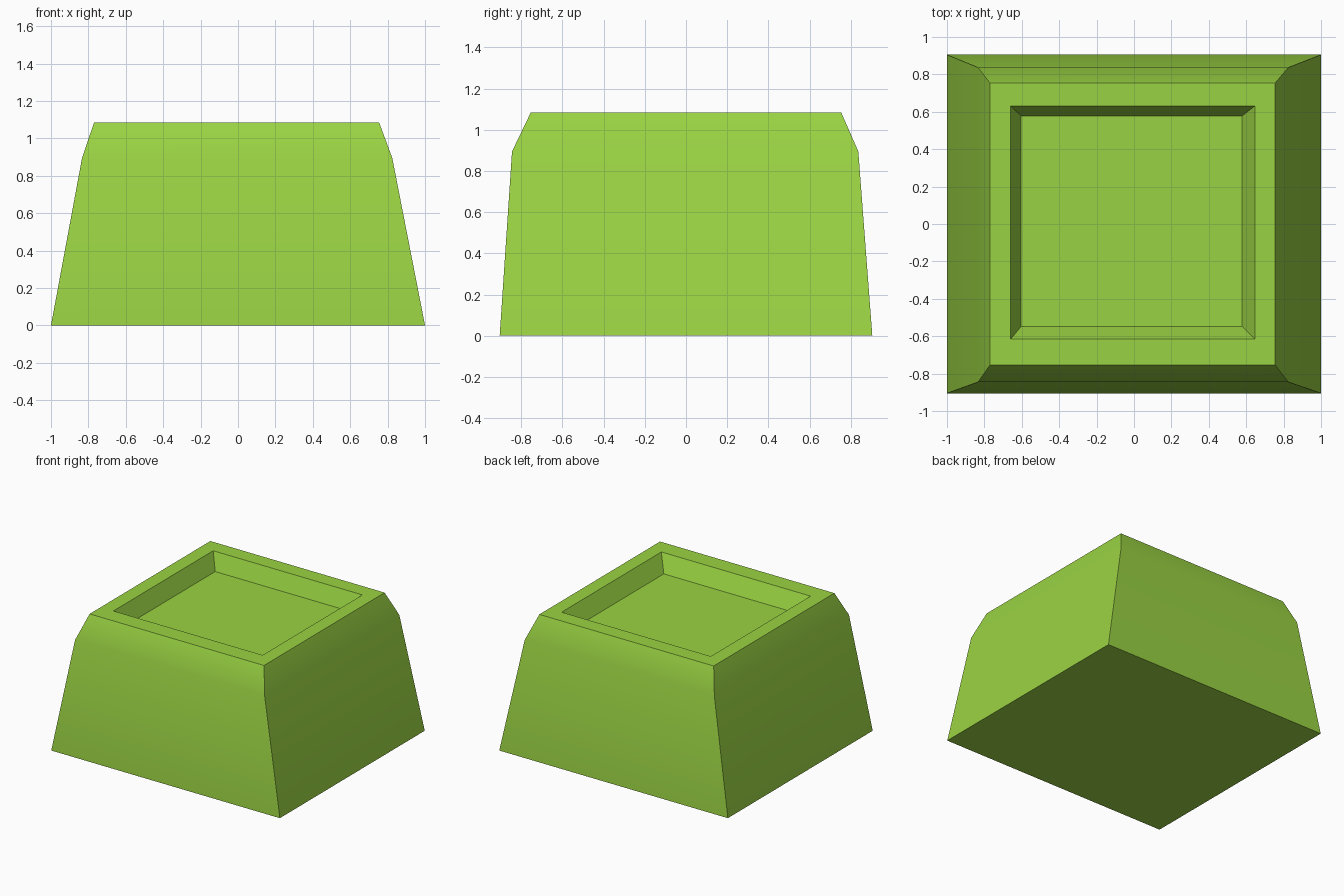
import bpy, bmesh, math

cube = bpy.data.objects.get("Cube")
if cube:
    bpy.data.objects.remove(cube, do_unlink=True)

# Single lime green material
green = bpy.data.materials.new("lime_green")
green.use_nodes = True
colour = (0.323, 0.651, 0.056, 1.0)
green.diffuse_color = colour
bsdf = next(n for n in green.node_tree.nodes if n.type == 'BSDF_PRINCIPLED')
bsdf.inputs["Base Color"].default_value = colour

# Rectangular rings from the base, up the walls, over the rim, down into the recess:
# (x min, x max, y min, y max, z)
RINGS = [
    (-1.000, 1.000, -0.905, 0.905, 0.000),   # base
    (-0.834, 0.825, -0.845, 0.837, 0.895),   # shoulder
    (-0.770, 0.755, -0.754, 0.754, 1.084),   # outer rim
    (-0.659, 0.646, -0.615, 0.631, 1.084),   # inner rim
    (-0.603, 0.577, -0.547, 0.577, 0.955),   # recess floor
]

bm = bmesh.new()
loops = []
for x0, x1, y0, y1, z in RINGS:
    loops.append([bm.verts.new((x, y, z))
                  for x, y in ((x0, y0), (x1, y0), (x1, y1), (x0, y1))])

# Bridge neighbouring rings, then cap the underside and the recess floor
for low, high in zip(loops, loops[1:]):
    for i in range(4):
        j = (i + 1) % 4
        bm.faces.new((low[i], low[j], high[j], high[i]))
bm.faces.new(loops[0][::-1])
bm.faces.new(loops[-1])

mesh = bpy.data.meshes.new("tapered_block")
bm.to_mesh(mesh)
bm.free()
mesh.materials.append(green)
block = bpy.data.objects.new("tapered_block", mesh)
bpy.context.collection.objects.link(block)

# Soft shoulder, crisp corners and rim
bpy.ops.object.select_all(action='DESELECT')
block.select_set(True)
bpy.context.view_layer.objects.active = block
bpy.ops.object.shade_smooth_by_angle(angle=math.radians(30))
